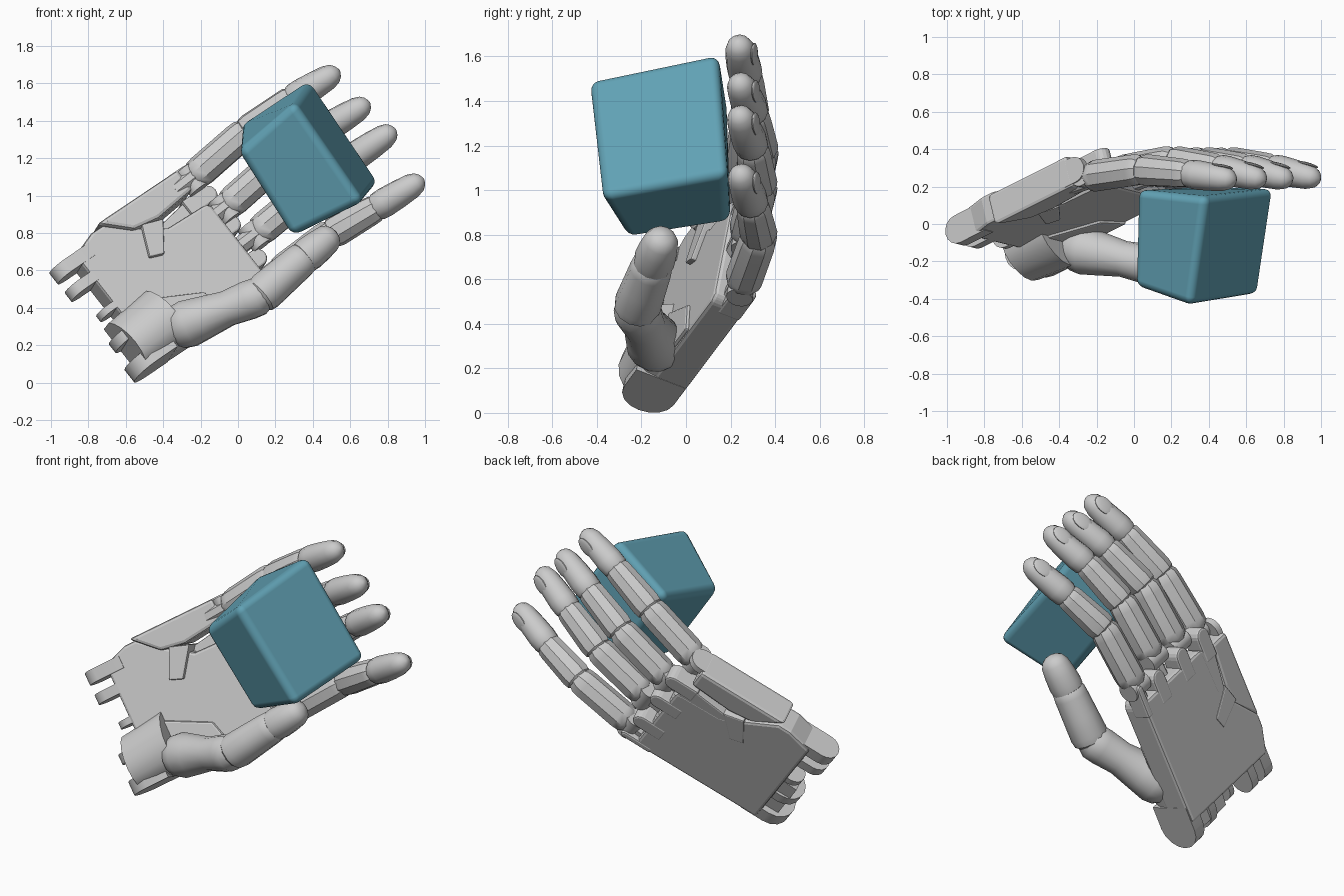
import bpy, bmesh, math
from mathutils import Vector, Matrix

if "Cube" in bpy.data.objects:
    bpy.data.objects.remove(bpy.data.objects["Cube"])

# Palm frame: U wrist to fingers, V little finger to thumb side, N out of the back
W = Vector((-0.74, -0.095, 0.325))
U = Vector((0.771, 0.39, 0.528)).normalized()
V = Vector((0.60, -0.157, -0.786))
V = (V - U * V.dot(U)).normalized()
N = U.cross(V)


def loc(u, v, n):
    return W + U * u + V * v + N * n


def finish(name, bm, angle=32, bevel=0, segs=2):
    bmesh.ops.recalc_face_normals(bm, faces=bm.faces)
    me = bpy.data.meshes.new(name)
    bm.to_mesh(me)
    bm.free()
    ob = bpy.data.objects.new(name, me)
    bpy.context.collection.objects.link(ob)
    bpy.ops.object.select_all(action='DESELECT')
    ob.select_set(True)
    bpy.context.view_layer.objects.active = ob
    if bevel:
        m = ob.modifiers.new("bevel", 'BEVEL')
        m.width, m.segments, m.limit_method = bevel, segs, 'ANGLE'
    else:
        bpy.ops.object.shade_smooth_by_angle(angle=math.radians(angle))
    return ob


def prism(name, low, high, bevel=0.0, segs=2):
    """Solid between two matching loops of points."""
    bm = bmesh.new()
    a = [bm.verts.new(p) for p in low]
    b = [bm.verts.new(p) for p in high]
    bm.faces.new(a)
    bm.faces.new(b[::-1])
    for i in range(len(a)):
        j = (i + 1) % len(a)
        bm.faces.new((a[i], a[j], b[j], b[i]))
    return finish(name, bm, bevel=bevel, segs=segs)


def slab(name, uv, n0, n1, bevel=0.02):
    return prism(name, [loc(u, v, n0) for u, v in uv], [loc(u, v, n1) for u, v in uv], bevel)


def half_round(x_in, x_end, c, r):
    """Outline of a strip with a half-round end."""
    s = 1 if x_end > x_in else -1
    arc = [-math.pi / 2 + math.pi * i / 8 for i in range(9)]
    return ([(x_in, c - r)] + [(x_end - s * r + s * r * math.cos(t), c + r * math.sin(t)) for t in arc]
            + [(x_in, c + r)])


def lug(name, u_in, u_end, v0, v1, nc, r):
    """Hinge ear, rounded when seen from the side."""
    prof = half_round(u_in, u_end, nc, r)
    return prism(name, [loc(u, v0, n) for u, n in prof], [loc(u, v1, n) for u, n in prof])


def tube(name, a, b, stations, sides=12):
    """Straight limb from a to b; stations are (fraction, radius)."""
    a, b = Vector(a), Vector(b)
    q = (b - a).to_track_quat('Z', 'Y')
    bm = bmesh.new()
    rings = []
    for t, r in stations:
        c = a.lerp(b, t)
        rings.append([bm.verts.new(c + q @ Vector((r * math.cos(2 * math.pi * k / sides),
                      r * math.sin(2 * math.pi * k / sides), 0))) for k in range(sides)])
    for r0, r1 in zip(rings, rings[1:]):
        for k in range(sides):
            j = (k + 1) % sides
            bm.faces.new((r0[k], r0[j], r1[j], r1[k]))
    bm.faces.new(rings[0][::-1])
    bm.faces.new(rings[-1])
    return finish(name, bm)


def phalanx(name, a, b, r0, r1, sides=9):
    m = (r0 + r1) / 2
    return tube(name, a, b, [(-.07, r0 * .72), (0, r0 * .94), (.12, r0), (.5, m), (.88, r1),
                             (1, r1 * .96), (1.09, r1 * .75)], sides)


def fingertip(name, a, b, r):
    tube(name, a, b, [(-.06, r * .8), (.03, r * 1.0), (.2, r * 1.04), (.5, r * .98), (.78, r * .88),
                      (.92, r * .7), (.99, r * .45), (1.03, r * .12)])


def nail(name, a, b, r, back):
    """Flat oval plate on the back of a tip."""
    a, b = Vector(a), Vector(b)
    z = (b - a).normalized()
    y = (back - z * back.dot(z)).normalized()
    x = y.cross(z)
    c = a.lerp(b, .7) + y * r * .82
    rot = Matrix((x, y, z)).transposed().to_4x4()
    bm = bmesh.new()
    bmesh.ops.create_uvsphere(bm, u_segments=14, v_segments=8, radius=1)
    bmesh.ops.transform(bm, verts=bm.verts, matrix=Matrix.Translation(c) @ rot @
                        Matrix.Diagonal((r * .6, .012, r * .85, 1)))
    finish(name, bm)


# Palm plate and separate little-finger block with its leg
slab("palm_plate", [(.1, -.36), (.25, -.41), (.33, -.41), (.52, -.26), (.62, -.2), (.87, -.19),
                    (.9, -.17), (.9, .36), (.86, .385), (.1, .372)], -.075, .09)
slab("palm_back_corner", [(.55, -.235), (.85, -.28), (.9, -.15), (.6, -.15)], .0, .089, .01)
slab("little_finger_block", [(.3, -.43), (.86, -.425), (.86, -.29), (.6, -.265), (.45, -.29)],
     -.105, .075)
slab("block_leg", [(.5, -.29), (.62, -.25), (.5, -.09), (.42, -.12)], -.1, .095, .008)

# Wrist hinge ears
ears = [(-.375, -.30, -.05, 0, .078), (-.24, -.18, -.05, 0, .075), (-.04, .0, .01, 0, .07),
        (.13, .19, -.05, -.05, .11), (.29, .375, -.065, -.04, .122)]
for i, (v0, v1, end, c, r) in enumerate(ears):
    lug(f"wrist_ear_{i}", .2, end, v0, v1, c, r)

# Knuckle ears between the fingers, flush with the back of the palm
for i, (v, w) in enumerate([(-.235, .05), (-.03, .05), (.2, .05), (.365, .022)]):
    slab(f"knuckle_ear_{i}", half_round(.8, 1.0, v, w), -.02, .092, .012)
lug("block_ear", .8, .95, -.425, -.385, -.02, .07)

# Thumb mound: rounded swelling on the thumb side, ending in a socket rim
mound = [(.368, .05), (.372, -.05), (.365, -.12), (.335, -.175), (.285, -.21), (.22, -.225),
         (.155, -.215), (.095, -.18), (.045, -.13), (.015, -.07), (.01, .05)]
prism("thumb_mound", [loc(.01, .03 + v * .92, n * .86) for v, n in mound],
      [loc(.29, v, n) for v, n in mound])
slab("thumb_web", [(.25, .05), (.55, .2), (.6, .37), (.25, .36)], -.09, -.05, .012)

# Thumb
t0, t1, t2, t3 = (-.32, -.13, .295), (.12, -.225, .465), (.35, -.15, .665), (.52, -.1, .80)
tube("thumb_base", t0, t1, [(-.08, .09), (0, .12), (.12, .13), (.3, .118), (.6, .097),
                            (.85, .106), (.98, .104), (1.1, .07)], 14)
phalanx("thumb_middle", t1, t2, .107, .096, 12)
fingertip("thumb_tip", t2, t3, .09)

# Four fingers: knuckle, two joints, tip
fingers = {
    "little": [(-.25, .25, 1.085), (.03, .29, 1.33), (.28, .27, 1.51), (.535, .235, 1.665)],
    "ring": [(-.07, .28, .93), (.20, .335, 1.17), (.44, .30, 1.34), (.695, .235, 1.495)],
    "middle": [(.09, .27, .785), (.36, .33, 1.01), (.59, .30, 1.185), (.835, .235, 1.35)],
    "index": [(.20, .25, .57), (.49, .33, .79), (.73, .30, .93), (.985, .24, 1.085)],
}
for name, pts in fingers.items():
    k, j1, j2, tip = (Vector(p) for p in pts)
    tube(f"{name}_knuckle_pin", k - V * .07, k + V * .07, [(0, .06), (1, .06)], 16)
    tube(f"{name}_knuckle_link", k - U * .12, k.lerp(j1, .3), [(0, .05), (1, .05)], 8)
    phalanx(f"{name}_proximal", k.lerp(j1, .1), j1, .087, .086)
    phalanx(f"{name}_middle", j1.lerp(j2, .06), j2, .086, .078)
    fingertip(f"{name}_tip", j2.lerp(tip, .04), tip, .076)
    nail(f"{name}_nail", j2, tip, .076, N)

# Held soft cube
front = [(.30, -.44, 1.50), (.0, -.335, 1.235), (.285, -.26, .78), (.67, -.38, .965)]
back = [(.385, .145, 1.62), (.01, .185, 1.38), (.38, .20, .85), (.755, .19, 1.07)]
cube = prism("held_cube", front, back, .045, 4)
for p in cube.data.polygons:
    p.use_smooth = True
cube.modifiers["bevel"].harden_normals = True
mat = bpy.data.materials.new("teal")
mat.diffuse_color = (.12, .36, .46, 1)
mat.use_nodes = True
mat.node_tree.nodes["Principled BSDF"].inputs["Base Color"].default_value = mat.diffuse_color
cube.data.materials.append(mat)
